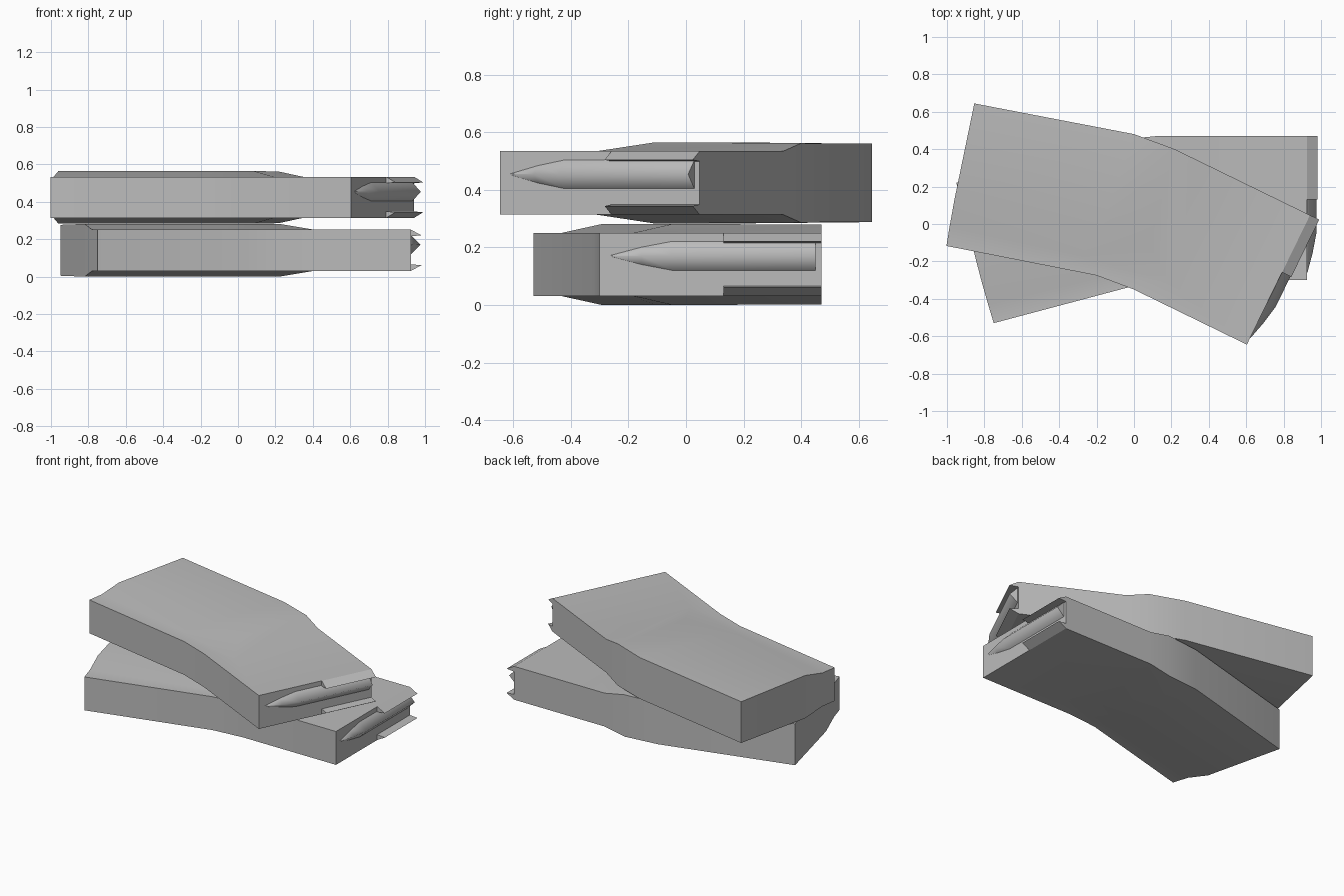
import bpy, math
from mathutils import Matrix, Vector

if "Cube" in bpy.data.objects:
    bpy.data.objects.remove(bpy.data.objects["Cube"], do_unlink=True)

grey = bpy.data.materials.new("plain_grey")
grey.use_nodes = True
grey.diffuse_color = (0.5, 0.5, 0.5, 1)
bsdf = grey.node_tree.nodes["Principled BSDF"]
bsdf.inputs["Base Color"].default_value = grey.diffuse_color
bsdf.inputs["Roughness"].default_value = 0.7

THIN, THICK, END = 0.11, 0.141, 0.925

# Outline points of one side: front edge, slope foot, raised panel, back edge
OUTLINE = {
    "F0": (-0.75, -0.53, THIN), "F1": (0.04, -0.32, THIN),
    "F2": (0.25, -0.30, THIN), "F3": (END, -0.30, THIN),
    "O0": (-0.78, -0.43, THIN), "O1": (-0.086, -0.265, THIN),
    "O2": (0.407, -0.181, THIN),
    "I0": (-0.82, -0.289, THICK), "I1": (-0.047, -0.106, THICK),
    "I2": (0.221, -0.045, THICK),
    "B0": (-0.95, 0.22, 0.136), "B1": (-0.11, 0.447, 0.136),
    "B2": (0.12, 0.47, 0.138), "B3": (0.264, 0.47, THIN),
    "B4": (END, 0.47, THIN),
}
PANELS = ["F0 F1 O1 O0", "F1 F2 O2 O1", "F2 F3 B4 B3 O2", "O0 O1 I1 I0",
          "O1 O2 I2 I1", "O2 B3 B2 I2", "I0 I1 B1 B0", "I1 I2 B2 B1"]
RIM = "F0 F1 F2 F3 B4 B3 B2 B1 B0 I0 O0".split()


def make_object(name, verts, faces, matrix):
    mesh = bpy.data.meshes.new(name)
    mesh.from_pydata(verts, [], faces)
    mesh.materials.append(grey)
    obj = bpy.data.objects.new(name, mesh)
    obj.matrix_world = matrix
    bpy.context.collection.objects.link(obj)
    return obj


def smooth(obj):
    bpy.ops.object.select_all(action="DESELECT")
    obj.select_set(True)
    bpy.context.view_layer.objects.active = obj
    bpy.ops.object.shade_smooth_by_angle(angle=math.radians(30))


def make_body(name, matrix):
    # Mirrored top and bottom skins joined by a wall around the rim
    keys = list(OUTLINE)
    n = len(keys)
    top = [Vector(p) for p in OUTLINE.values()]
    verts = top + [Vector((p.x, p.y, -p.z)) for p in top]
    faces = []
    for panel in PANELS:
        ids = [keys.index(k) for k in panel.split()]
        faces += [ids, [i + n for i in reversed(ids)]]
    rim = [keys.index(k) for k in RIM]
    for a, b in zip(rim, rim[1:] + rim[:1]):
        faces.append([b, a, a + n, b + n])
    smooth(make_object(name, verts, faces, matrix))


def make_lip(name, side, matrix):
    # Thin wedge bent inward over the open end
    section = [(END, THIN), (0.98, 0.08), (END, 0.075)]
    verts = [(x, y, z * side) for y in (0.13, 0.47) for x, z in section]
    faces = [(0, 2, 1), (3, 4, 5), (0, 1, 4, 3), (1, 2, 5, 4), (2, 0, 3, 5)]
    if side > 0:
        faces = [f[::-1] for f in faces]
    make_object(name, verts, faces, matrix)


def make_cartridge(name, matrix):
    # Half cartridge showing through the end: tip, nose, shoulder, base
    rings = [(-0.26, 0.002), (-0.155, 0.03), (-0.05, 0.05), (0.45, 0.05)]
    verts, faces = [], []
    for y, r in rings:
        verts += [(END, y, 0.03 + r), (END + r, y, 0.03), (END, y, 0.03 - r)]
    for i in range(len(rings) - 1):
        for j in range(2):
            a = i * 3 + j
            faces.append((a, a + 1, a + 4, a + 3))
    last = len(verts) - 3
    faces.append((last, last + 1, last + 2))
    obj = make_object(name, verts, faces, matrix)
    for poly in obj.data.polygons:
        poly.use_smooth = len(poly.vertices) == 4


# Two identical magazines, the upper one turned across the lower one
lower = Matrix.Translation((0, 0, THICK))
upper = (Matrix.Translation((0, 0, 0.424))
         @ Matrix.Rotation(math.radians(-26), 4, "Z")
         @ Matrix.Translation((-0.10, -0.015, 0)))
for label, matrix in (("lower", lower), ("upper", upper)):
    make_body(label + "_magazine_body", matrix)
    make_lip(label + "_feed_lip_top", 1, matrix)
    make_lip(label + "_feed_lip_bottom", -1, matrix)
    make_cartridge(label + "_cartridge", matrix)
